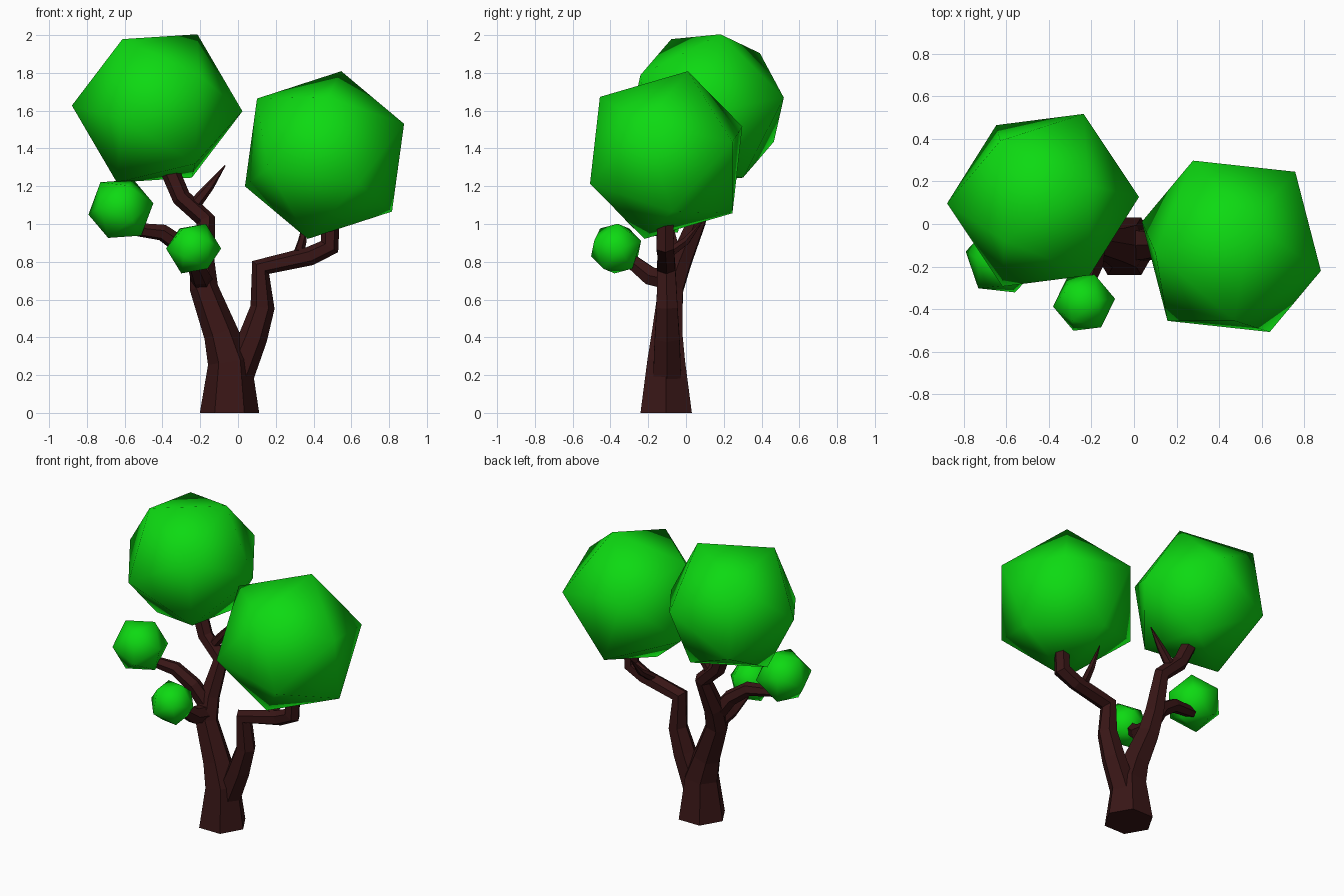
import bpy, bmesh, math
from mathutils import Vector, Matrix

if "Cube" in bpy.data.objects:
    bpy.data.objects.remove(bpy.data.objects["Cube"])


def material(name, color):
    m = bpy.data.materials.new(name)
    m.diffuse_color = color
    m.use_nodes = True
    m.node_tree.nodes["Principled BSDF"].inputs["Base Color"].default_value = m.diffuse_color
    return m


BARK = material("bark", (0.04, 0.008, 0.008, 1))
LEAF = material("leaf", (0.004, 0.7, 0.006, 1))


def finish(bm, name, mat, smooth):
    bmesh.ops.recalc_face_normals(bm, faces=bm.faces)
    for f in bm.faces:
        f.smooth = smooth
    mesh = bpy.data.meshes.new(name)
    bm.to_mesh(mesh)
    bm.free()
    mesh.materials.append(mat)
    bpy.context.collection.objects.link(bpy.data.objects.new(name, mesh))


def limb(name, path, sides=6):
    """Six-sided tube through (x, y, z, radius) points."""
    pts = [Vector(p[:3]) for p in path]
    dirs = [(b - a).normalized() for a, b in zip(pts, pts[1:])]
    bm = bmesh.new()
    rings, u = [], None
    for i, p in enumerate(pts):
        t = (dirs[max(i - 1, 0)] + dirs[min(i, len(dirs) - 1)]).normalized()
        if u is None:
            u = Vector((1, 0, 0)) if abs(t.x) < 0.85 else Vector((0, 0, 1))
        u = (u - t * u.dot(t)).normalized()
        v = t.cross(u)
        angles = [2 * math.pi * k / sides for k in range(sides)]
        rings.append([bm.verts.new(p + path[i][3] * (u * math.cos(a) + v * math.sin(a)))
                      for a in angles])
    for a, b in zip(rings, rings[1:]):
        for k in range(sides):
            n = (k + 1) % sides
            bm.faces.new((a[k], a[n], b[n], b[k]))
    bm.faces.new(rings[0])
    bm.faces.new(rings[-1])
    finish(bm, name, BARK, False)


def foliage(name, center, radius, corner, neighbour):
    """Icosahedron turned so two adjacent corners point the given ways."""
    z = Vector(corner).normalized()
    x = Vector(neighbour)
    x = (x - z * x.dot(z)).normalized()
    turn = Matrix((x, z.cross(x), z)).transposed().to_4x4()
    bm = bmesh.new()
    bmesh.ops.create_icosphere(bm, subdivisions=1, radius=radius,
                               matrix=Matrix.Translation(center) @ turn)
    finish(bm, name, LEAF, True)


# Trunk running into the left limb
limb("trunk", [(-.045, -.105, 0, .157), (-.045, -.105, .27, .115), (-.09, -.10, .42, .092),
               (-.18, -.08, .66, .075), (-.19, -.03, .80, .066), (-.17, .06, 1.02, .052),
               (-.30, .08, 1.14, .050), (-.36, .10, 1.28, .050)])

# Right limb
limb("right_limb", [(.0, -.10, .20, .085), (.08, -.10, .40, .076), (.13, -.10, .56, .064),
                    (.12, -.105, .77, .056), (.38, -.105, .83, .050),
                    (.485, -.11, .88, .054), (.49, -.11, 1.02, .048)])

# Side branches that carry the small foliage
limb("side_branch", [(-.19, -.05, .74, .055), (-.28, -.08, .87, .050),
                     (-.40, -.10, .955, .045), (-.57, -.12, .975, .034)])
limb("front_branch", [(-.19, -.07, .70, .06), (-.20, -.19, .725, .055),
                      (-.24, -.31, .82, .04)])

# Bare twigs
limb("left_twig", [(-.24, .07, 1.09, .035), (-.15, .075, 1.20, .024), (-.068, .08, 1.31, .003)])
limb("right_twig", [(.32, -.10, .84, .03), (.34, .0, .91, .023), (.35, .09, 1.02, .003)])

# Foliage
foliage("upper_foliage", (-.428, .112, 1.612), .452, (.45, .015, -.015), (.217, .07, .39))
foliage("right_foliage", (.458, -.105, 1.365), .467, (.42, -.115, .165), (.09, .115, .445))
foliage("side_foliage", (-.62, -.165, 1.08), .178, (.17, -.035, .03), (.075, .055, .15))
foliage("front_foliage", (-.235, -.37, .87), .147, (.145, .018, 0), (.08, .01, .13))
